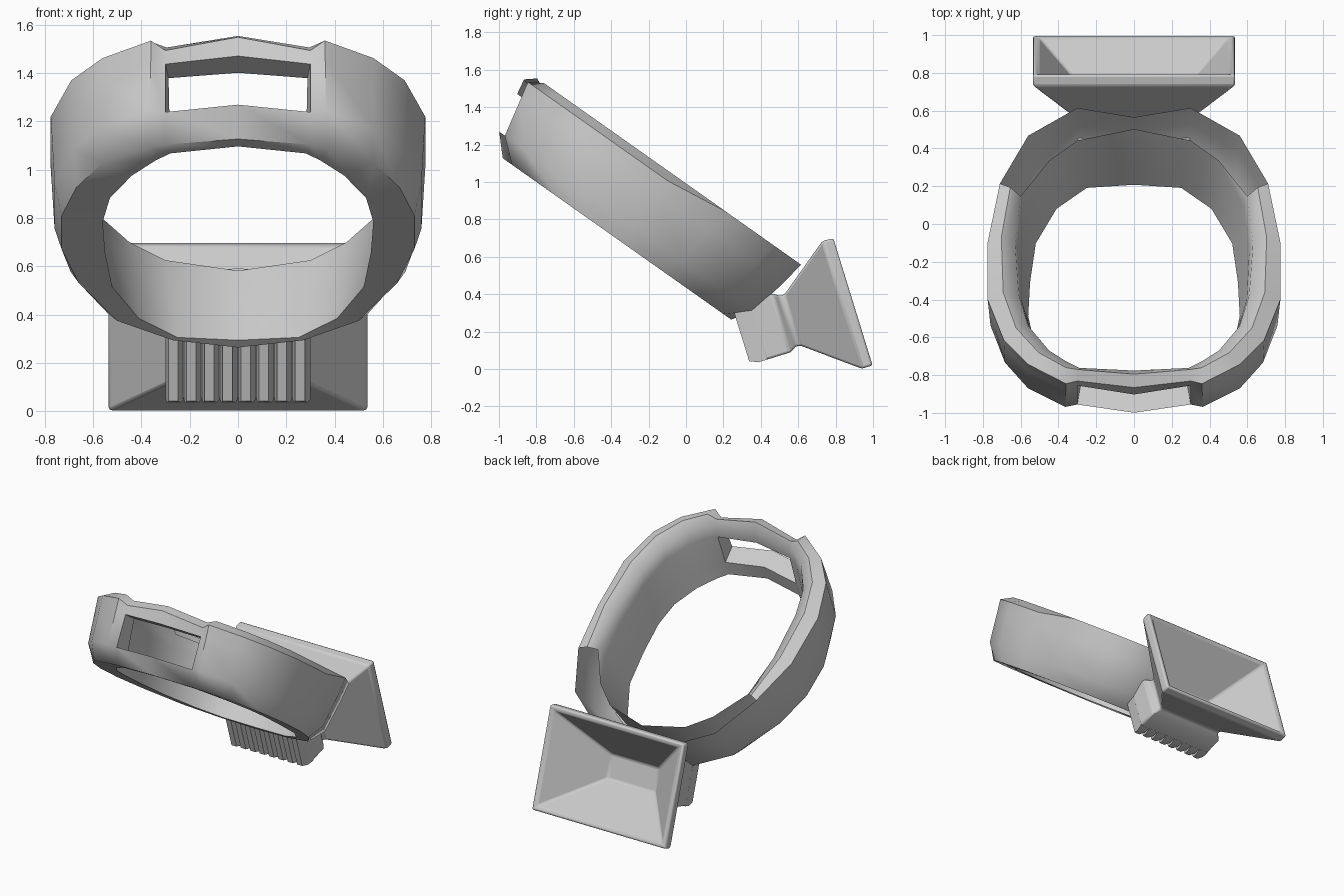
import bpy, bmesh, math
from mathutils import Vector

if "Cube" in bpy.data.objects:
    bpy.data.objects.remove(bpy.data.objects["Cube"])

grey = bpy.data.materials.new("plain grey")
grey.diffuse_color = (0.6, 0.6, 0.6, 1)
grey.use_nodes = True
grey.node_tree.nodes["Principled BSDF"].inputs["Base Color"].default_value = grey.diffuse_color


def finish(bm, name, angle, bevel=0):
    bmesh.ops.recalc_face_normals(bm, faces=bm.faces)
    me = bpy.data.meshes.new(name)
    bm.to_mesh(me)
    bm.free()
    me.materials.append(grey)
    ob = bpy.data.objects.new(name, me)
    bpy.context.collection.objects.link(ob)
    if bevel:
        mod = ob.modifiers.new("soft edges", 'BEVEL')
        mod.width, mod.segments, mod.limit_method = bevel, 2, 'ANGLE'
    bpy.ops.object.select_all(action='DESELECT')
    ob.select_set(True)
    bpy.context.view_layer.objects.active = ob
    bpy.ops.object.shade_smooth_by_angle(angle=math.radians(angle))
    return ob


# --- Tilted band: x across, u down its slope, n through its height ---
def band_point(x, u, n):
    return Vector((x, 0.817 * u + 0.577 * n, -0.577 * u + 0.817 * n))


# Half outline, front to back: outer top, inner top, outer bottom, inner bottom (x, u)
STATIONS = [
    (0, -1.60, 0, -1.49, 0, -1.45, 0, -1.39),
    (.30, -1.54, .29, -1.455, .30, -1.41, .28, -1.34),
    (.36, -1.575, .36, -1.43, .37, -1.39, .34, -1.29),
    (.56, -1.45, .45, -1.36, .56, -1.28, .44, -1.18),
    (.69, -1.29, .56, -1.20, .67, -1.10, .53, -1.02),
    (.775, -1.03, .61, -1.00, .73, -.90, .56, -.85),
    (.775, -.66, .63, -.66, .73, -.66, .55, -.63),
    (.71, -.31, .60, -.36, .66, -.42, .52, -.38),
    (.56, 0, .45, -.13, .50, -.146, .41, -.156),
    (.30, .18, .30, 0, .27, -.007, .25, -.02),
    (0, .12, 0, .075, 0, .045, 0, 0),
]
OPEN_FROM = 7  # the back of the band is a trough with no top


def section(i):
    v = STATIONS[i]
    ot, it, ob, ib = (Vector(v[k:k + 2]) for k in (0, 2, 4, 6))
    drop = 0.025 if i == 1 else 0
    back = i >= OPEN_FROM
    pts = [(ot, 0.81 if back else 0.765 - drop), (ot.lerp(ob, .1), 0.68),
           (ot.lerp(ob, .35), 0.46), (ob, 0.355), (ib, 0.36),
           (it.lerp(ib, .75), 0.46), (it.lerp(ib, .25), 0.68), (it, 0.765 - drop),
           (ot.lerp(it, .5), 0.81 - drop)]
    return [(p.x, p.y, n) for p, n in pts]


bm = bmesh.new()
last = len(STATIONS) - 1
order = [(i, 1) for i in range(last + 1)] + [(i, -1) for i in range(last - 1, 0, -1)]
rings = []
for i, side in order:
    rings.append([bm.verts.new(band_point(side * x, u, n)) for x, u, n in section(i)])
for k, (i, _) in enumerate(order):
    k2 = (k + 1) % len(order)
    a, b = rings[k], rings[k2]
    pair = (i, order[k2][0])
    front, trough = min(pair) == 0, min(pair) >= OPEN_FROM
    for j in range(9):
        if (front and j in (1, 5)) or (trough and j in (7, 8)):
            continue
        j2 = (j + 1) % 9
        bm.faces.new((a[j], b[j], b[j2], a[j2]))
    if front:  # floor and ceiling of the front slot
        bm.faces.new((a[2], b[2], b[5], a[5]))
        bm.faces.new((a[1], b[1], b[6], a[6]))
for r in (rings[1], rings[-1]):  # slot ends
    bm.faces.new((r[1], r[2], r[5], r[6]))
bmesh.ops.delete(bm, geom=[v for v in bm.verts if not v.link_faces], context='VERTS')
finish(bm, "tilted_band", 50)


# --- Horn: s runs along its tilted axis, h runs across it ---
def horn_point(x, s, h):
    return Vector((x, 0.955 * s - 0.295 * h, 0.295 * s + 0.955 * h))


def loft(bm, sections):
    loops = [[bm.verts.new(horn_point(x, s, h)) for x, h in
              ((x0, h0), (x1, h0), (x1, h1), (x0, h1))] for s, x0, x1, h0, h1 in sections]
    for a, b in zip(loops, loops[1:]):
        for j in range(4):
            bm.faces.new((a[j], a[(j + 1) % 4], b[(j + 1) % 4], b[j]))
    bm.faces.new(loops[0])
    bm.faces.new(loops[-1])


# Block, neck, flare, rim and hollow inside
HORN = [(.42, .30, -.08, .25), (.56, .30, -.08, .25), (.595, .265, -.06, .225),
        (.62, .265, -.06, .225), (.90, .535, -.277, .439), (.961, .535, -.276, .435),
        (.957, .505, -.248, .407), (.65, .19, 0, .165)]
bm = bmesh.new()
loft(bm, [(s, -x, x, h0, h1) for s, x, h0, h1 in HORN])
finish(bm, "flared_horn", 35, 0.012)

# Row of tapered fins on the front of the block
bm = bmesh.new()
count, pitch = 8, 0.075
for i in range(count):
    c = (i - (count - 1) / 2) * pitch
    loft(bm, [(.335, c - .026, c + .014, -.06, .22), (.38, c - .032, c + .026, -.08, .245),
              (.43, c - .037, c + .037, -.08, .25)])
finish(bm, "cooling_fins", 30)
